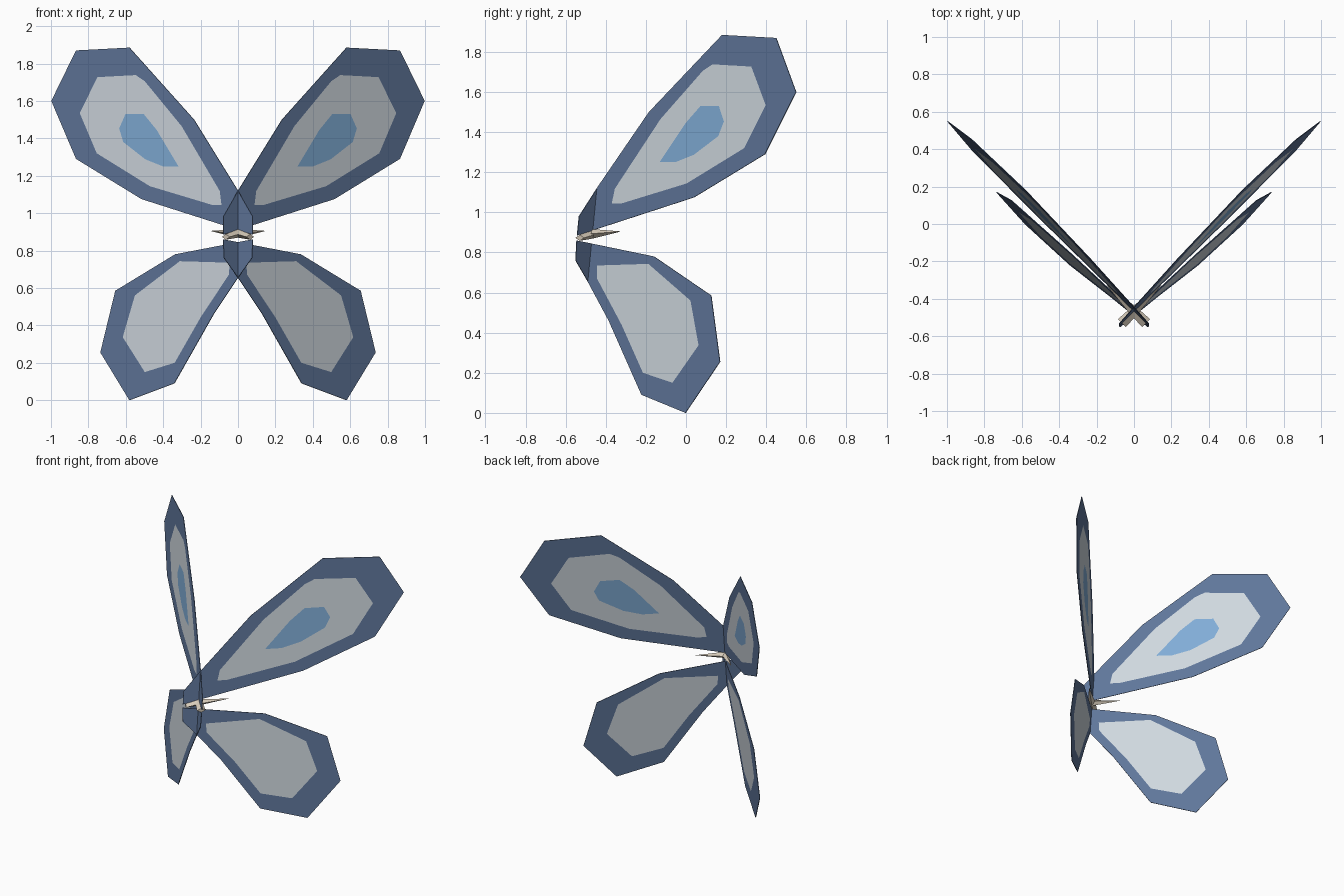
import bpy, bmesh
from mathutils import Vector
from mathutils.geometry import delaunay_2d_cdt

if "Cube" in bpy.data.objects:
    bpy.data.objects.remove(bpy.data.objects["Cube"])


def material(name, rgb):
    m = bpy.data.materials.new(name)
    m.use_nodes = True
    m.diffuse_color = (*rgb, 1)
    m.node_tree.nodes["Principled BSDF"].inputs["Base Color"].default_value = (*rgb, 1)
    return m


RIM = material("slate_blue_rim", (0.117, 0.184, 0.328))
PANEL = material("pale_grey_panel", (0.63, 0.69, 0.74))
SPOT = material("sky_blue_spot", (0.22, 0.42, 0.68))
BEIGE = material("beige_body", (0.68, 0.60, 0.49))


def on_plane(x, z):
    """Depth of the slanted plane that carries the wings of one side."""
    return -0.553 + 0.95 * x + 0.097 * z


def inside(p, loop):
    """True when the 2D point lies within the outline (even-odd rule)."""
    crossings = 0
    for (ax, ay), (bx, by) in zip(loop, loop[1:] + loop[:1]):
        if (ay > p.y) != (by > p.y):
            crossings += p.x < ax + (p.y - ay) * (bx - ax) / (by - ay)
    return crossings % 2 == 1


def add_object(name, bm, materials):
    bmesh.ops.recalc_face_normals(bm, faces=bm.faces[:])
    mesh = bpy.data.meshes.new(name)
    bm.to_mesh(mesh)
    bm.free()
    for m in materials:
        mesh.materials.append(m)
    obj = bpy.data.objects.new(name, mesh)
    bpy.context.collection.objects.link(obj)
    return obj


def wing(name, side, loops):
    """Flat wing from nested outlines; each inner outline is its own colour."""
    points, edges = [], []
    for loop in loops:
        first, count = len(points), len(loop)
        edges += [(first + i, first + (i + 1) % count) for i in range(count)]
        points += [Vector(p) for p in loop]
    verts, _, tris, *_ = delaunay_2d_cdt(points, edges, [], 0, 1e-5)
    bm = bmesh.new()
    vs = [bm.verts.new((side * v.x, on_plane(v.x, v.y), v.y)) for v in verts]
    for tri in tris:
        centre = sum((verts[i] for i in tri), Vector((0, 0))) / len(tri)
        depth = sum(inside(centre, loop) for loop in loops)
        if depth:
            bm.faces.new([vs[i] for i in tri]).material_index = depth - 1
    obj = add_object(name, bm, (RIM, PANEL, SPOT)[:len(loops)])
    thick = obj.modifiers.new("thin_plate", "SOLIDIFY")
    thick.thickness = 0.004
    thick.offset = 0


def spike(name, side):
    """Four-sided body spike lying along the wing plane."""
    bm = bmesh.new()
    across = Vector((0.69, -0.72, 0))
    rings = []
    for x, z, wide, high in ((-0.065, 0.873, 0.03, 0.015), (0.005, 0.893, 0.025, 0.023)):
        c = Vector((x, on_plane(x, z), z))
        up = Vector((0, 0, high))
        ring = [c + across * wide, c + up, c - across * wide, c - up]
        rings.append([bm.verts.new((side * p.x, p.y, p.z)) for p in ring])
    tip = bm.verts.new((side * 0.15, on_plane(0.15, 0.905), 0.905))
    a, b = rings
    bm.faces.new(a)
    for i in range(4):
        j = (i + 1) % 4
        bm.faces.new((a[i], a[j], b[j], b[i]))
        bm.faces.new((b[i], b[j], tip))
    add_object(name, bm, (BEIGE,))


# Outlines in front elevation (x, z), from rim to spot
upper = [
    [(-0.08, 0.98), (0, 1.12), (0.235, 1.5), (0.58, 1.885), (0.865, 1.87),
     (0.997, 1.6), (0.865, 1.29), (0.515, 1.075), (-0.08, 0.885)],
    [(0.087, 1.043), (0.096, 1.118), (0.3, 1.465), (0.497, 1.705), (0.545, 1.738),
     (0.75, 1.727), (0.845, 1.535), (0.754, 1.32), (0.47, 1.144), (0.134, 1.043)],
    [(0.317, 1.25), (0.433, 1.444), (0.503, 1.53), (0.6, 1.53), (0.634, 1.453),
     (0.612, 1.38), (0.493, 1.287), (0.4, 1.25)],
]
lower = [
    [(-0.08, 0.86), (0.335, 0.78), (0.655, 0.585), (0.735, 0.255), (0.58, 0),
     (0.34, 0.09), (0.13, 0.46), (0, 0.655), (-0.075, 0.76)],
    [(0.042, 0.735), (0.31, 0.743), (0.55, 0.56), (0.615, 0.337), (0.497, 0.15),
     (0.337, 0.2), (0.2, 0.44), (0.048, 0.67)],
]

# Wings and body spikes on both sides, crossing at the middle
for side, label in ((1, "left"), (-1, "right")):
    wing(label + "_upper_wing", side, upper)
    wing(label + "_lower_wing", side, lower)
    spike(label + "_body_spike", side)
